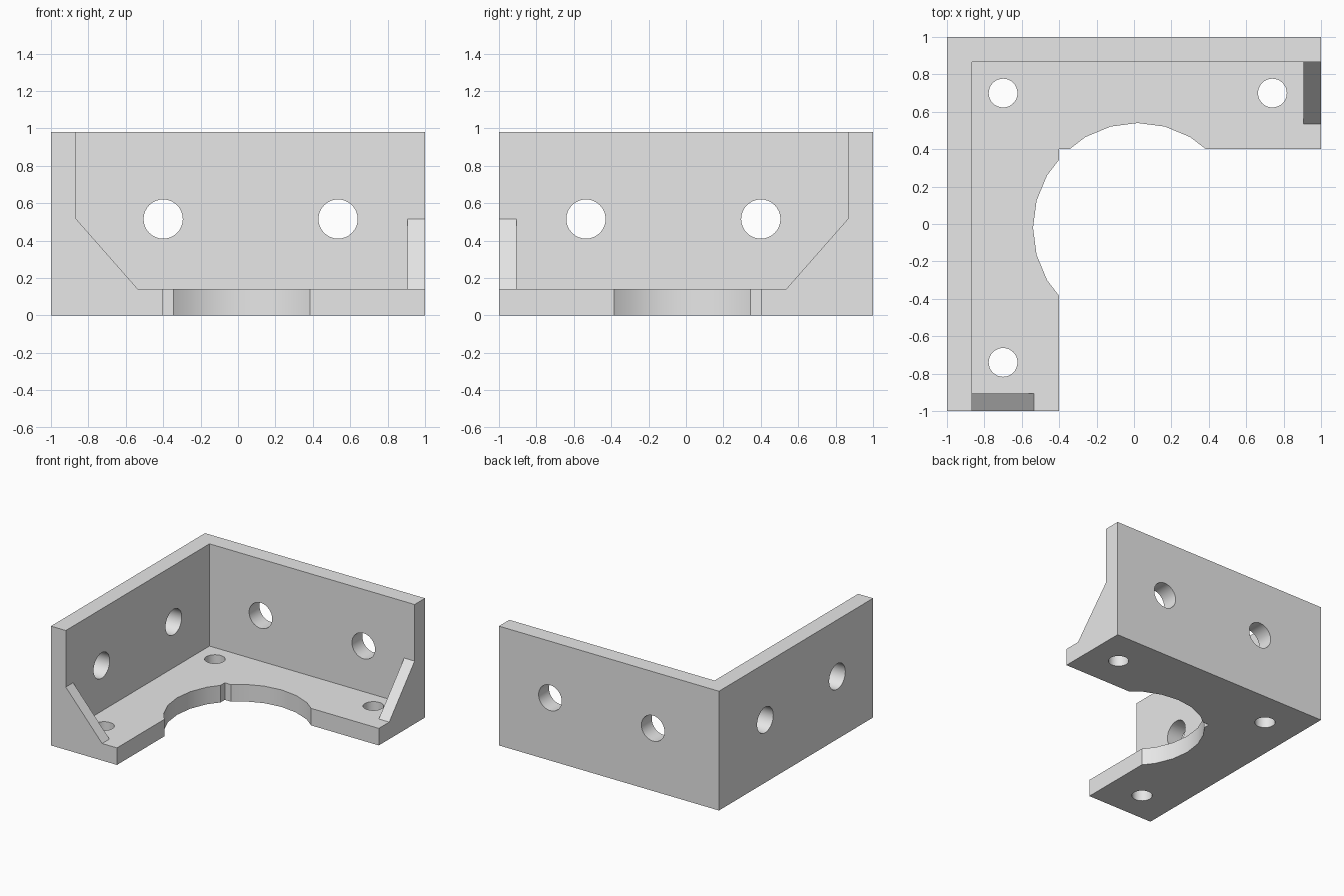
import bpy, bmesh, math
from mathutils import Vector

if "Cube" in bpy.data.objects:
    bpy.data.objects.remove(bpy.data.objects["Cube"], do_unlink=True)

grey = bpy.data.materials.new("plain_grey")
grey.use_nodes = True
grey.diffuse_color = (0.8, 0.8, 0.8, 1)
grey.node_tree.nodes["Principled BSDF"].inputs["Base Color"].default_value = (0.8, 0.8, 0.8, 1)


def prism(name, profile, axis, lo, hi, mirrored=False):
    """Extrude a closed profile along an axis; mirrored swaps the two arms of the bracket."""
    bm = bmesh.new()

    def ring(d):
        pts = []
        for a, b in profile:
            p = (a, d, b) if axis == "y" else (a, b, d)
            pts.append(bm.verts.new((-p[1], -p[0], p[2]) if mirrored else p))
        return pts

    low, high = ring(lo), ring(hi)
    bm.faces.new(low)
    bm.faces.new(high)
    for i in range(len(low)):
        j = (i + 1) % len(low)
        bm.faces.new((low[i], low[j], high[j], high[i]))
    bmesh.ops.recalc_face_normals(bm, faces=bm.faces)
    mesh = bpy.data.meshes.new(name)
    bm.to_mesh(mesh)
    bm.free()
    mesh.materials.append(grey)
    obj = bpy.data.objects.new(name, mesh)
    bpy.context.collection.objects.link(obj)
    return obj


def rect(a0, a1, b0, b1):
    return [(a0, b0), (a1, b0), (a1, b1), (a0, b1)]


def circle(a, b, r, n):
    return [(a + r * math.cos(math.tau * i / n), b + r * math.sin(math.tau * i / n)) for i in range(n)]


def combine(target, tool, operation):
    mod = target.modifiers.new(tool.name, "BOOLEAN")
    mod.object, mod.operation, mod.solver = tool, operation, "EXACT"
    bpy.context.view_layer.objects.active = target
    bpy.ops.object.modifier_apply(modifier=mod.name)
    bpy.data.objects.remove(tool, do_unlink=True)


HEIGHT, FLOOR, WALL = 0.98, 0.14, 0.865

# Block hollowed to two walls on a floor
bracket = prism("corner_bracket", rect(-1, 1, -1, 1), "z", 0, HEIGHT)
combine(bracket, prism("inside", rect(-WALL, 1.5, -1.5, WALL), "z", FLOOR, 1.5), "DIFFERENCE")

# Floor cut to an L, then the round centre opening
combine(bracket, prism("notch", rect(-0.4, 1.5, -1.5, 0.4), "z", -0.5, 1.5), "DIFFERENCE")
combine(bracket, prism("bore", circle(0.02, -0.02, 0.56, 24), "z", -0.5, 1.5), "DIFFERENCE")

# Sloped gussets at the ends of both arms
gusset = [(-0.9, 0.1), (-0.535, 0.1), (-0.535, FLOOR), (-WALL, 0.515), (-0.9, 0.515)]
for side in (False, True):
    combine(bracket, prism("gusset", gusset, "y", -1, -0.905, side), "UNION")

# Screw holes through both walls
for side in (False, True):
    for x in (-0.4, 0.535):
        combine(bracket, prism("wall_hole", circle(x, 0.515, 0.105, 32), "y", 0.7, 1.3, side), "DIFFERENCE")

# Screw holes through the floor
for x, y in ((-0.7, 0.7), (0.74, 0.7), (-0.7, -0.74)):
    combine(bracket, prism("floor_hole", circle(x, y, 0.077, 32), "z", -0.5, 0.3), "DIFFERENCE")

# Merge coplanar faces and smooth the round cuts
bm = bmesh.new()
bm.from_mesh(bracket.data)
bmesh.ops.remove_doubles(bm, verts=bm.verts, dist=0.0001)
bm.to_mesh(bracket.data)
bm.free()
bpy.ops.object.select_all(action="DESELECT")
bracket.select_set(True)
bpy.context.view_layer.objects.active = bracket
bpy.ops.object.shade_smooth_by_angle(angle=math.radians(30))
